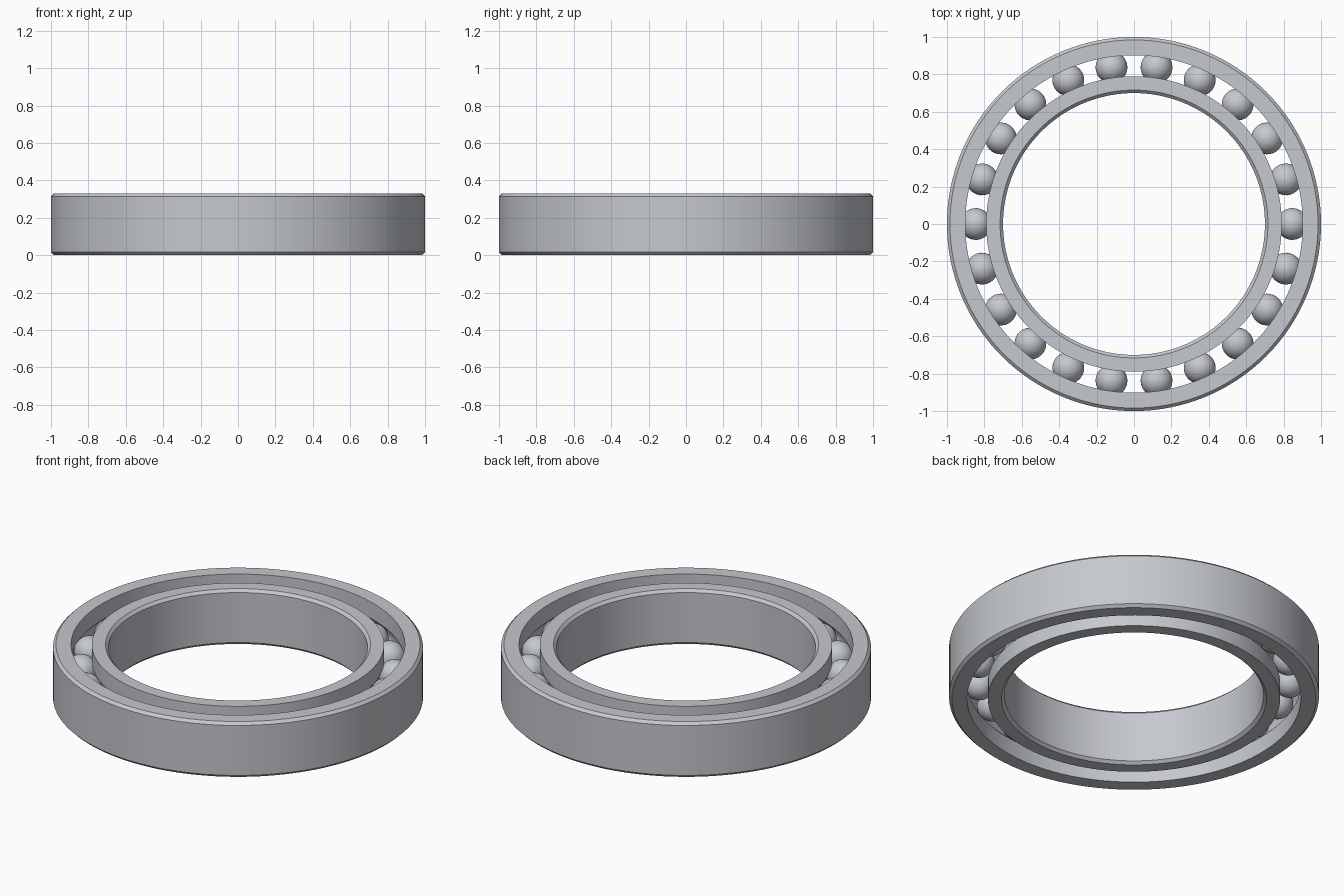
import bpy, bmesh
from math import cos, sin, pi, tau, asin, radians

cube = bpy.data.objects.get("Cube")
if cube:
    bpy.data.objects.remove(cube, do_unlink=True)

HEIGHT = 0.33
MID = HEIGHT / 2
CHAMFER = 0.016
PITCH = 0.846          # radius of the circle of ball centres
BALL = 0.085
GROOVE = 0.087
BALLS = 22
SEGMENTS = 128

steel = bpy.data.materials.new("brushed steel")
steel.use_nodes = True
colour = (0.56, 0.58, 0.62, 1)
steel.diffuse_color = colour
steel.node_tree.nodes["Principled BSDF"].inputs["Base Color"].default_value = colour


def finish(name, bm, angle):
    bmesh.ops.recalc_face_normals(bm, faces=bm.faces)
    mesh = bpy.data.meshes.new(name)
    bm.to_mesh(mesh)
    bm.free()
    mesh.materials.append(steel)
    obj = bpy.data.objects.new(name, mesh)
    bpy.context.collection.objects.link(obj)
    bpy.ops.object.select_all(action="DESELECT")
    obj.select_set(True)
    bpy.context.view_layer.objects.active = obj
    bpy.ops.object.shade_smooth_by_angle(angle=radians(angle))
    return obj


def race(name, plain, grooved):
    """Ring with chamfers on its plain wall and a ball track in the other."""
    side = 1 if plain > grooved else -1
    half = asin(abs(grooved - PITCH) / GROOVE)
    inset = plain - side * CHAMFER
    profile = [(inset, 0), (plain, CHAMFER), (plain, HEIGHT - CHAMFER),
               (inset, HEIGHT), (grooved, HEIGHT)]
    # arc of the ball track, from top to bottom
    steps = 12
    for i in range(steps + 1):
        a = half + (pi - 2 * half) * i / steps
        profile.append((PITCH + side * GROOVE * sin(a), MID + GROOVE * cos(a)))
    profile.append((grooved, 0))

    bm = bmesh.new()
    rings = [[bm.verts.new((r * cos(tau * s / SEGMENTS), r * sin(tau * s / SEGMENTS), z))
              for r, z in profile] for s in range(SEGMENTS)]
    n = len(profile)
    for s in range(SEGMENTS):
        a, b = rings[s], rings[(s + 1) % SEGMENTS]
        for i in range(n):
            j = (i + 1) % n
            bm.faces.new((a[i], b[i], b[j], a[j]))
    return finish(name, bm, 25)


# Track walls sit where the arc meets each ring's straight wall
race("outer_race", 1.0, 0.902)
race("inner_race", 0.70, 0.79)

# Balls spaced evenly between the races
for i in range(BALLS):
    bm = bmesh.new()
    bmesh.ops.create_uvsphere(bm, u_segments=32, v_segments=20, radius=BALL)
    ball = finish(f"ball_{i + 1}", bm, 40)
    a = tau * i / BALLS
    ball.location = (PITCH * cos(a), PITCH * sin(a), MID)
    ball.rotation_euler.z = a
